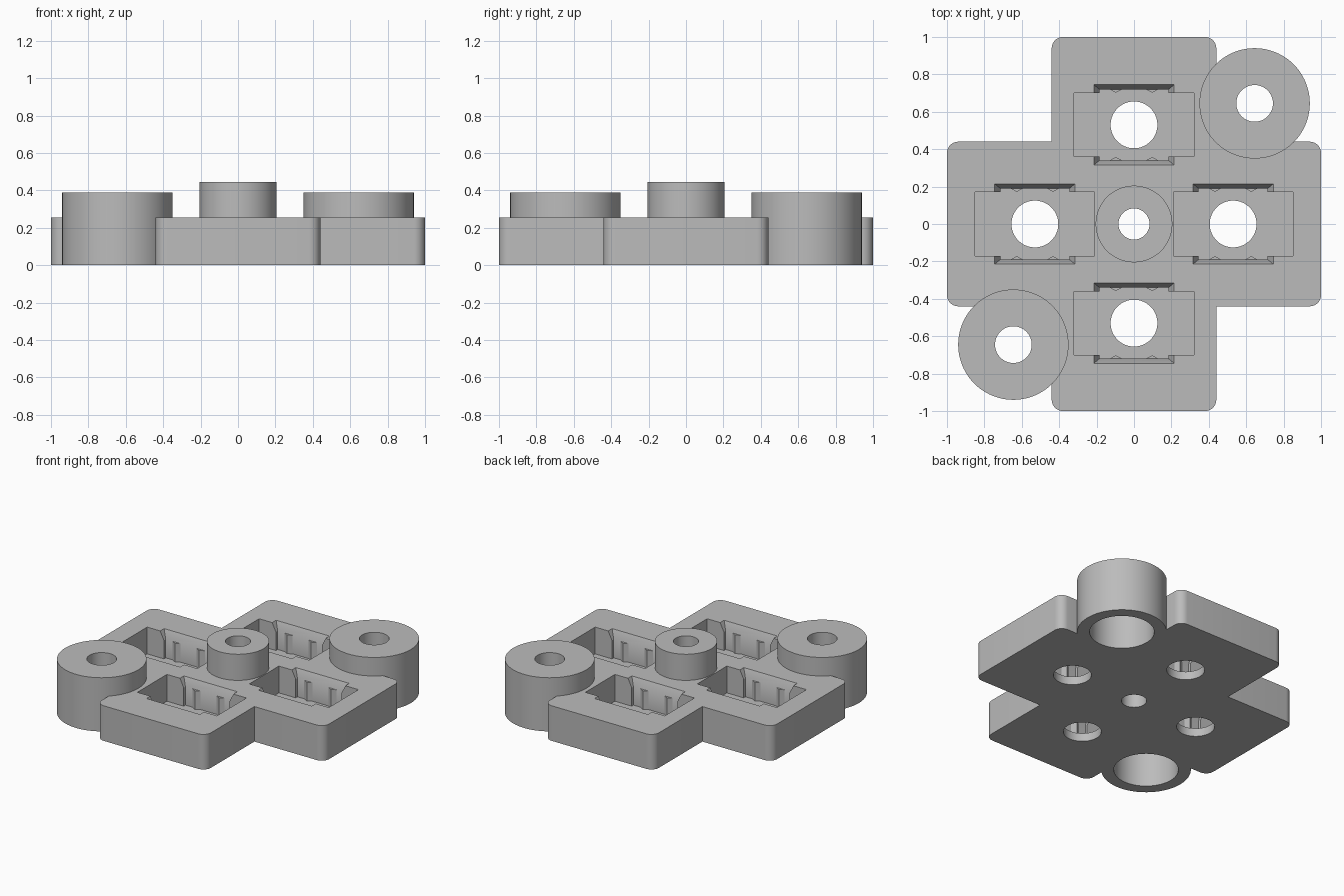
import bpy, bmesh, math
from math import cos, sin, pi, radians

cube = bpy.data.objects.get("Cube")
if cube:
    bpy.data.objects.remove(cube, do_unlink=True)

PLATE, FLOOR, ARM, ROUND = 0.255, 0.06, 0.44, 0.06
BOSS, SOCKET = 0.645, 0.53

grey = bpy.data.materials.new("plain grey")
grey.use_nodes = True
grey.diffuse_color = (0.5, 0.5, 0.5, 1)
grey.node_tree.nodes["Principled BSDF"].inputs["Base Color"].default_value = (0.5, 0.5, 0.5, 1)


def loft(name, low, high, z0, z1):
    """Solid between two outlines with the same number of points."""
    bm = bmesh.new()
    a = [bm.verts.new((x, y, z0)) for x, y in low]
    b = [bm.verts.new((x, y, z1)) for x, y in high]
    bm.faces.new(a[::-1])
    bm.faces.new(b)
    for i in range(len(a)):
        j = (i + 1) % len(a)
        bm.faces.new((a[i], a[j], b[j], b[i]))
    bmesh.ops.recalc_face_normals(bm, faces=bm.faces)
    mesh = bpy.data.meshes.new(name)
    bm.to_mesh(mesh)
    bm.free()
    mesh.materials.append(grey)
    obj = bpy.data.objects.new(name, mesh)
    bpy.context.collection.objects.link(obj)
    return obj


def prism(name, outline, z0, z1):
    return loft(name, outline, outline, z0, z1)


def circle(x, y, r, n=96):
    return [(x + r * cos(2 * pi * i / n), y + r * sin(2 * pi * i / n)) for i in range(n)]


def rect(x, y, w, d):
    return [(x - w, y - d), (x + w, y - d), (x + w, y + d), (x - w, y + d)]


def combine(target, tool, operation):
    """Apply a boolean and drop the tool."""
    tool.hide_render = True
    mod = target.modifiers.new(operation, 'BOOLEAN')
    mod.operation, mod.solver, mod.object = operation, 'EXACT', tool
    bpy.context.view_layer.objects.active = target
    bpy.ops.object.modifier_apply(modifier=mod.name)
    bpy.data.objects.remove(tool, do_unlink=True)


# Cross-shaped plate with rounded outer corners and sharp inner ones
cross = []
for q in range(4):
    c, s = cos(q * pi / 2), sin(q * pi / 2)
    quarter = [(ARM, -ARM)]
    for cy, start in ((-ARM + ROUND, -90), (ARM - ROUND, 0)):
        for k in range(9):
            t = radians(start + k * 90 / 8)
            quarter.append((1 - ROUND + ROUND * cos(t), cy + ROUND * sin(t)))
    cross += [(x * c - y * s, x * s + y * c) for x, y in quarter]
plate = prism("socket_plate", cross, 0, PLATE)

# Raised bosses
combine(plate, prism("centre_boss", circle(0, 0, 0.205), 0, 0.445), 'UNION')
for side in (-1, 1):
    combine(plate, prism("corner_boss", circle(side * BOSS, side * BOSS, 0.295), 0, 0.39), 'UNION')

# Bores: centre hole, corner holes and their wide bores from below
combine(plate, prism("centre_bore", circle(0, 0, 0.083), -0.1, 0.6), 'DIFFERENCE')
for side in (-1, 1):
    p = side * BOSS
    combine(plate, prism("corner_bore", circle(p, p, 0.098), -0.1, 0.6), 'DIFFERENCE')
    combine(plate, prism("wide_bore", circle(p, p, 0.213), -0.1, 0.29), 'DIFFERENCE')

# Socket outline: rectangle with side notches, each holding two small ridges
half = [(0.32, 0.17), (0.185, 0.17), (0.185, 0.19), (0.13, 0.19), (0.097, 0.172), (0.064, 0.19)]
edge = half + [(-x, y) for x, y in reversed(half)]
socket = edge + [(-x, -y) for x, y in edge]

for x, y in ((SOCKET, 0), (-SOCKET, 0), (0, SOCKET), (0, -SOCKET)):
    pocket = [(x + u, y + v) for u, v in socket]
    combine(plate, prism("socket_cutter", pocket, FLOOR, 0.4), 'DIFFERENCE')
    # Flared notch mouth
    flare = loft("flare_cutter", rect(x, y, 0.185, 0.19), rect(x, y, 0.245, 0.24),
                 PLATE - 0.06, PLATE + 0.06)
    combine(plate, flare, 'DIFFERENCE')
    combine(plate, prism("socket_hole", circle(x, y, 0.125, 64), -0.1, 0.2), 'DIFFERENCE')

# Smooth round walls, sharp edges kept
bpy.ops.object.select_all(action='DESELECT')
plate.select_set(True)
bpy.context.view_layer.objects.active = plate
bpy.ops.object.shade_smooth_by_angle(angle=radians(25))
